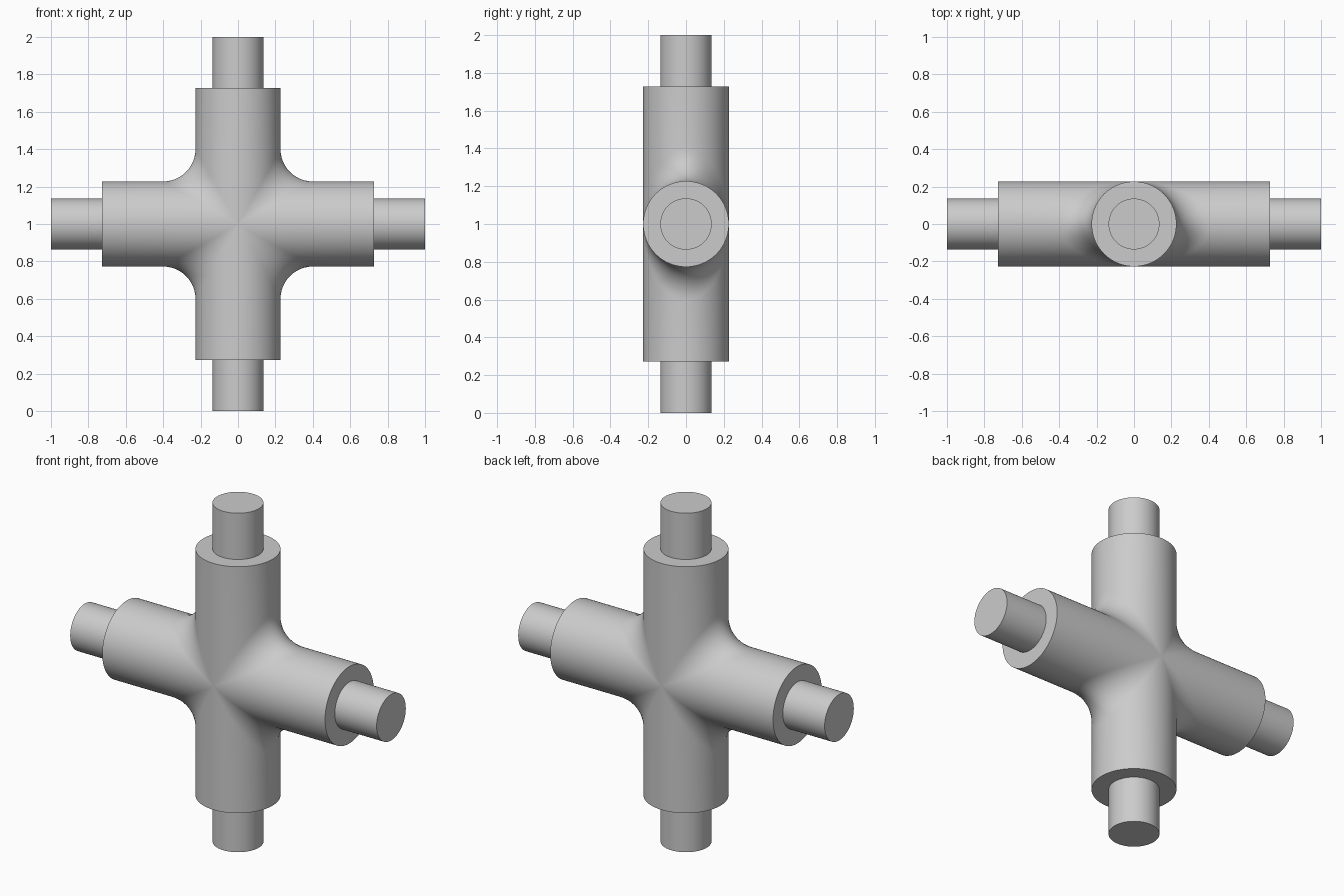
import bpy, bmesh
from math import pi, sin, cos, radians
from mathutils import Vector, Matrix

cube = bpy.data.objects.get("Cube")
if cube:
    bpy.data.objects.remove(cube)

R, FILLET, ARM = 0.227, 0.175, 0.727     # pipe radius, fillet radius, arm length
STUB_R, STUB_END = 0.136, 1.0
STEPS, ARC = 40, 12
CENTRE = Vector((0, 0, 1))

grey = bpy.data.materials.new("plain grey")
grey.use_nodes = True
colour = (0.6, 0.6, 0.6, 1)
grey.diffuse_color = colour
grey.node_tree.nodes["Principled BSDF"].inputs["Base Color"].default_value = colour


def finish(name, bm):
    bmesh.ops.recalc_face_normals(bm, faces=bm.faces)
    mesh = bpy.data.meshes.new(name)
    bm.to_mesh(mesh)
    bm.free()
    mesh.materials.append(grey)
    obj = bpy.data.objects.new(name, mesh)
    obj.location = CENTRE
    bpy.context.collection.objects.link(obj)
    bpy.ops.object.select_all(action='DESELECT')
    obj.select_set(True)
    bpy.context.view_layer.objects.active = obj
    bpy.ops.object.shade_smooth_by_angle(angle=radians(40))
    return obj


def corner_row(t):
    """Line from the upright arm's end, round the fillet, to the side arm's end."""
    c, s = cos(t), sin(t)
    ball = Vector((c, s, c)) * (R + FILLET)
    up, side = Vector((c, s, 0)), Vector((0, s, c))
    angle = up.angle(side)
    row = [Vector((R * c, R * s, ARM))]
    for i in range(ARC + 1):
        f = i / ARC
        if angle < 1e-4:
            n = up
        else:
            n = (up * sin((1 - f) * angle) + side * sin(f * angle)) / sin(angle)
        row.append(ball - n * FILLET)
    row.append(Vector((ARM, R * s, R * c)))
    return row


# Cross body: one filleted quarter, turned four times about y
bm = bmesh.new()
rows = [corner_row(-pi / 2 + pi * i / STEPS) for i in range(STEPS + 1)]
for q in range(4):
    turn = Matrix.Rotation(q * pi / 2, 3, 'Y')
    grid = [[bm.verts.new(turn @ p) for p in row] for row in rows]
    for a, b in zip(grid, grid[1:]):
        for j in range(len(a) - 1):
            bm.faces.new((a[j], a[j + 1], b[j + 1], b[j]))
bmesh.ops.remove_doubles(bm, verts=bm.verts, dist=1e-5)
# Flat arm ends
bmesh.ops.holes_fill(bm, edges=[e for e in bm.edges if e.is_boundary], sides=0)
finish("cross_body", bm)

# Narrow stubs at the four ends
length = STUB_END - ARM
for q, name in enumerate(("top_stub", "left_stub", "bottom_stub", "right_stub")):
    bm = bmesh.new()
    place = Matrix.Rotation(q * pi / 2, 4, 'Y') @ Matrix.Translation((0, 0, ARM + length / 2))
    bmesh.ops.create_cone(bm, cap_ends=True, segments=64, radius1=STUB_R,
                          radius2=STUB_R, depth=length, matrix=place)
    finish(name, bm)
